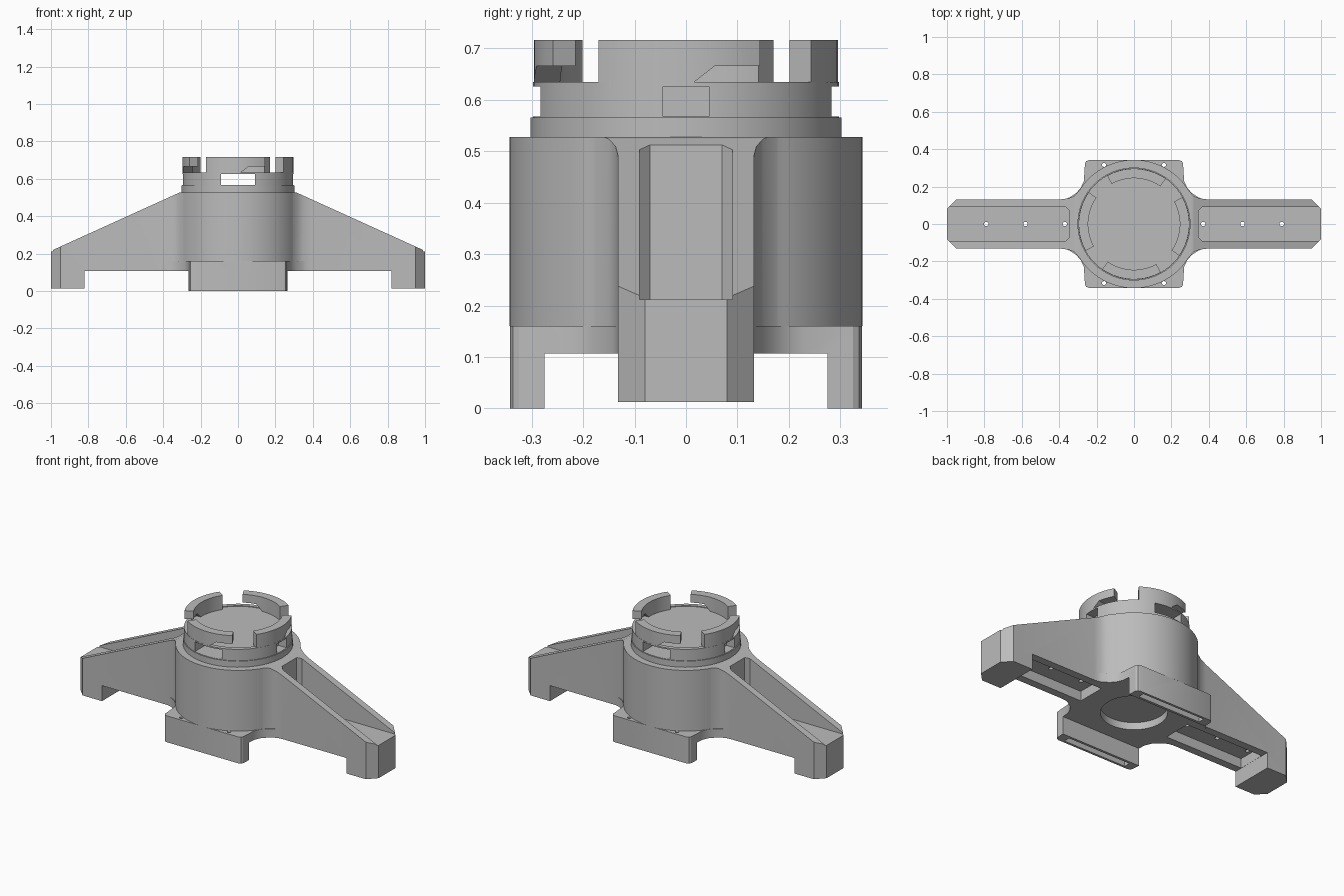
import bpy
import bmesh
import math
from mathutils import Matrix

if "Cube" in bpy.data.objects:
    bpy.data.objects.remove(bpy.data.objects["Cube"], do_unlink=True)

grey = bpy.data.materials.new("light_grey")
grey.use_nodes = True
COLOUR = (0.5, 0.5, 0.5, 1)
grey.diffuse_color = COLOUR
grey.node_tree.nodes["Principled BSDF"].inputs["Base Color"].default_value = COLOUR


def finish(name, bm):
    bmesh.ops.recalc_face_normals(bm, faces=bm.faces)
    mesh = bpy.data.meshes.new(name)
    bm.to_mesh(mesh)
    bm.free()
    mesh.materials.append(grey)
    obj = bpy.data.objects.new(name, mesh)
    bpy.context.collection.objects.link(obj)
    return obj


def prism(name, points, low, high, side=False):
    """Extrude an outline along z, or an (x, z) outline along y if side is set."""
    bm = bmesh.new()
    place = (lambda p, h: (p[0], h, p[1])) if side else (lambda p, h: (p[0], p[1], h))
    face = bm.faces.new([bm.verts.new(place(p, low)) for p in points])
    top = bmesh.ops.extrude_face_region(bm, geom=[face])["geom"]
    shift = (0, high - low, 0) if side else (0, 0, high - low)
    bmesh.ops.translate(bm, vec=shift, verts=[v for v in top if isinstance(v, bmesh.types.BMVert)])
    return finish(name, bm)


def box(name, x, y, z):
    return prism(name, [(x[0], y[0]), (x[1], y[0]), (x[1], y[1]), (x[0], y[1])], *z)


def cylinder(name, radius, low, high, x=0, y=0, sides=64):
    bm = bmesh.new()
    bmesh.ops.create_cone(bm, cap_ends=True, segments=sides, radius1=radius, radius2=radius,
                          depth=high - low, matrix=Matrix.Translation((x, y, (low + high) / 2)))
    return finish(name, bm)


def combine(target, tool, operation="DIFFERENCE"):
    mod = target.modifiers.new("combine", "BOOLEAN")
    mod.object, mod.operation, mod.solver = tool, operation, "EXACT"
    bpy.context.view_layer.objects.active = target
    bpy.ops.object.modifier_apply(modifier=mod.name)
    bpy.data.objects.remove(tool, do_unlink=True)


def four_way(quarter):
    """Mirror a quarter outline across both axes."""
    half = quarter + [(-x, y) for x, y in reversed(quarter)]
    return half + [(x, -y) for x, y in reversed(half)]


def smooth(obj):
    bpy.ops.object.select_all(action="DESELECT")
    obj.select_set(True)
    bpy.context.view_layer.objects.active = obj
    bpy.ops.object.shade_smooth_by_angle(angle=math.radians(25))


# Hub with two filleted wings, trimmed to the sloping side profile
body = prism("hub_and_wings", four_way([(1, .08), (.95, .132), (.39, .132), (.35, .137),
                                        (.32, .15), (.295, .176), (.27, .205)]), 0, .6)
combine(body, cylinder("hub", .343, .16, .6, sides=96), "UNION")
slope = [(.82, .107), (.82, .013), (1, .013), (1, .215), (.31, .528)]
profile = slope + [(-x, z) for x, z in reversed(slope)]
combine(body, prism("trim", profile, -.5, .5, True), "INTERSECT")

# Base plate flaring into the wings, with a lip along the front and the back
plate = prism("plate", four_way([(.4, .12), (.345, .142), (.31, .165), (.285, .192), (.268, .23),
                                 (.262, .325), (.255, .336), (.24, .342)]), 0, .16)
combine(plate, box("gap", (-.6, .6), (-.275, .275), (-.1, .1065)))
for s in (-1, 1):
    combine(plate, box("lip_slot", (-.21, .21), sorted((s * .29, s * .328)), (-.1, .1)))
combine(body, plate, "UNION")

# Shallow round recess under the hub
combine(body, cylinder("recess", .18, -.1, .15))

# Wing troughs above, channels below and screw holes
for s in (-1, 1):
    trough = [(.345, -.07), (.365, -.09), (1.05, -.09), (1.05, .09), (.365, .09), (.345, .07)]
    combine(body, prism("trough", [(s * x, y) for x, y in trough], .212, .8))
    combine(body, box("channel", sorted((s * .3, s * .819)), (-.085, .085), (-.1, .165)))
    for x in (.37, .58, .79):
        combine(body, cylinder("screw_hole", .012, .05, .3, s * x, 0, 12))
    for y in (-.316, .316):
        combine(body, cylinder("plate_hole", .011, .05, .165, s * .16, y, 12))
smooth(body)

# Stepped collar with window openings
collar = cylinder("collar", .297, .5, .634)
combine(collar, cylinder("collar_step", .302, .49, .565), "UNION")
combine(collar, cylinder("lid_recess", .272, .63, .7))
combine(collar, box("front_window", (-.09, .09), (-.5, .5), (.567, .626)))
for s in (-1, 1):
    combine(collar, box("side_window", sorted((s * .24, s * .5)), (-.045, .045), (.567, .626)))
smooth(collar)


# Four bayonet tabs, each a solid arc with a thinner overhanging end
def tab(name, turn):
    bm = bmesh.new()
    rings = []
    for a in (-35, -30, -25, -20, -14, -8, -3, 2, 6, 11, 17, 23, 29):
        low = .63 + .036 * min(max((a - 2) / 9, 0), 1)
        c, s = math.cos(math.radians(a + turn)), math.sin(math.radians(a + turn))
        rings.append([bm.verts.new((r * c, r * s, z))
                      for r, z in ((.245, low), (.296, low), (.296, .716), (.245, .716))])
    for a, b in zip(rings, rings[1:]):
        for k in range(4):
            n = (k + 1) % 4
            bm.faces.new((a[k], a[n], b[n], b[k]))
    bm.faces.new(rings[0])
    bm.faces.new(rings[-1])
    smooth(finish(name, bm))


for name, turn in (("left", 0), ("back", 90), ("right", 180), ("front", 270)):
    tab(name + "_tab", turn)
